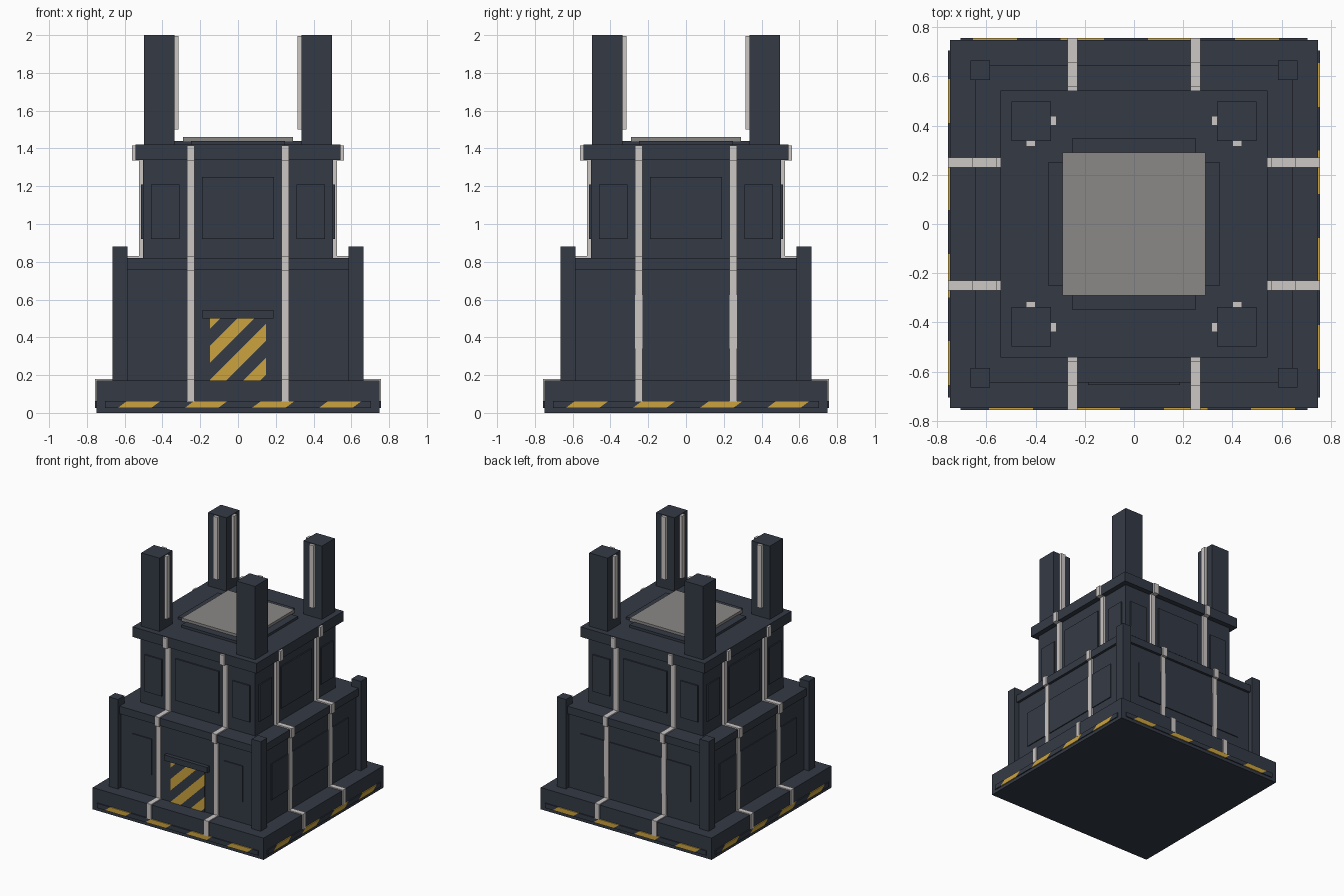
import bpy, bmesh, math
from mathutils import Matrix, Vector

cube = bpy.data.objects.get("Cube")
if cube:
    bpy.data.objects.remove(cube, do_unlink=True)


def material(name, rgb):
    m = bpy.data.materials.new(name)
    m.use_nodes = True
    m.diffuse_color = (*rgb, 1)
    m.node_tree.nodes["Principled BSDF"].inputs["Base Color"].default_value = (*rgb, 1)
    return m


DARK = material("dark_slate", (0.034, 0.042, 0.060))
PALE = material("pale_grey", (0.60, 0.57, 0.56))
GREY = material("mid_grey", (0.26, 0.25, 0.24))
YELLOW = material("hazard_yellow", (0.60, 0.37, 0.05))
SIDES = {"front": 0, "left": 1, "back": 2, "right": 3}


def finish(bm, name, mats, side="front"):
    """Turn a part made for the front onto the given side and store it."""
    bm.transform(Matrix.Rotation(SIDES[side] * math.pi / 2, 4, "Z"))
    bmesh.ops.recalc_face_normals(bm, faces=bm.faces[:])
    mesh = bpy.data.meshes.new(name)
    bm.to_mesh(mesh)
    bm.free()
    for m in mats:
        mesh.materials.append(m)
    obj = bpy.data.objects.new(name, mesh)
    bpy.context.collection.objects.link(obj)
    return obj


def box_mesh(x, y, z):
    """Box from (low, high) pairs."""
    bm = bmesh.new()
    bmesh.ops.create_cube(bm, size=1)
    for v in bm.verts:
        v.co = Vector([(a + b) / 2 + c * (b - a) for (a, b), c in zip((x, y, z), v.co)])
    return bm


def box(name, x, y, z, mat=DARK, side="front"):
    return finish(box_mesh(x, y, z), name, [mat], side)


def block(name, half, z, mat=DARK):
    return box(name, (-half, half), (-half, half), z, mat)


def striped_plate(name, x, y, z, slope, period, phase, side):
    """Plate cut into slanted bands, alternately yellow and dark."""
    bm = box_mesh(x, y, z)
    mid = (z[0] + z[1]) / 2
    normal = Vector((1, 0, -slope))
    for i in range(-6, 7):
        for edge in (-period / 4, period / 4):
            bmesh.ops.bisect_plane(
                bm, geom=bm.verts[:] + bm.edges[:] + bm.faces[:], dist=1e-5,
                plane_co=(phase + i * period + edge, 0, mid), plane_no=normal)
    for f in bm.faces:
        c = f.calc_center_median()
        u = c.x - slope * (c.z - mid) - phase
        f.material_index = int(abs((u + period / 2) % period - period / 2) < period / 4)
    return finish(bm, name, [DARK, YELLOW], side)


def rib(name, x, side):
    """Pale conduit that climbs over every step of the wall."""
    profile = [(.48, .06), (.757, .06), (.757, .18), (.637, .18), (.637, .755),
               (.658, .755), (.658, .83), (.524, .83), (.524, 1.335),
               (.56, 1.335), (.56, 1.415), (.48, 1.415)]
    bm = bmesh.new()
    face = bm.faces.new([bm.verts.new((x - .02, -r, z)) for r, z in profile])
    new = bmesh.ops.extrude_face_region(bm, geom=[face])["geom"]
    bmesh.ops.translate(bm, vec=(.04, 0, 0),
                        verts=[g for g in new if isinstance(g, bmesh.types.BMVert)])
    return finish(bm, name, [PALE], side)


# Stacked main masses
block("base_plinth", .748, (0, .172))
block("lower_body", .625, (.17, .77))
block("lower_band", .645, (.76, .82))
block("upper_body", .503, (.81, 1.35))
block("cornice", .543, (1.34, 1.42))

# Roof hatch on a cross-shaped plinth
box("hatch_plinth_long", (-.25, .25), (-.35, .35), (1.41, 1.44))
box("hatch_plinth_wide", (-.35, .35), (-.25, .25), (1.41, 1.439))
block("roof_hatch", .29, (1.435, 1.46), GREY)

# Wall details on each side
for side in SIDES:
    for x, tag in ((-.25, "a"), (.25, "b")):
        rib(f"{side}_conduit_{tag}", x, side)
    striped_plate(f"{side}_base_hazard_strip", (-.705, .705), (-.756, -.74),
                  (.025, .062), 1.35, .355, -.525, side)
    box(f"{side}_upper_centre_panel", (-.19, .19), (-.513, -.49), (.92, 1.25), DARK, side)
    for s, tag in ((-1, "a"), (1, "b")):
        span = sorted((s * .31, s * .46))
        box(f"{side}_upper_panel_{tag}", span, (-.513, -.49), (.92, 1.21), DARK, side)
        if side == "front":
            span = sorted((s * .315, s * .48))
            box(f"front_lower_panel_{tag}", span, (-.632, -.61), (.34, .625))
    if side != "front":
        box(f"{side}_lower_panel", (-.48, .48), (-.632, -.61), (.34, .625), DARK, side)

# Front door
striped_plate("front_door", (-.148, .148), (-.632, -.62), (.17, .50), 1, .18, -.123, "front")
box("door_lintel", (-.187, .187), (-.655, -.61), (.50, .545))

# Corner posts, roof towers and their light strips
for side in SIDES:
    box(f"{side}_corner_post", (.585, .665), (-.665, -.585), (.17, .88), DARK, side)
    box(f"{side}_tower", (.337, .498), (-.498, -.337), (1.41, 2), DARK, side)
    box(f"{side}_tower_strip_a", (.315, .34), (-.44, -.40), (1.5, 1.995), PALE, side)
    box(f"{side}_tower_strip_b", (.40, .44), (-.34, -.315), (1.5, 1.995), PALE, side)
